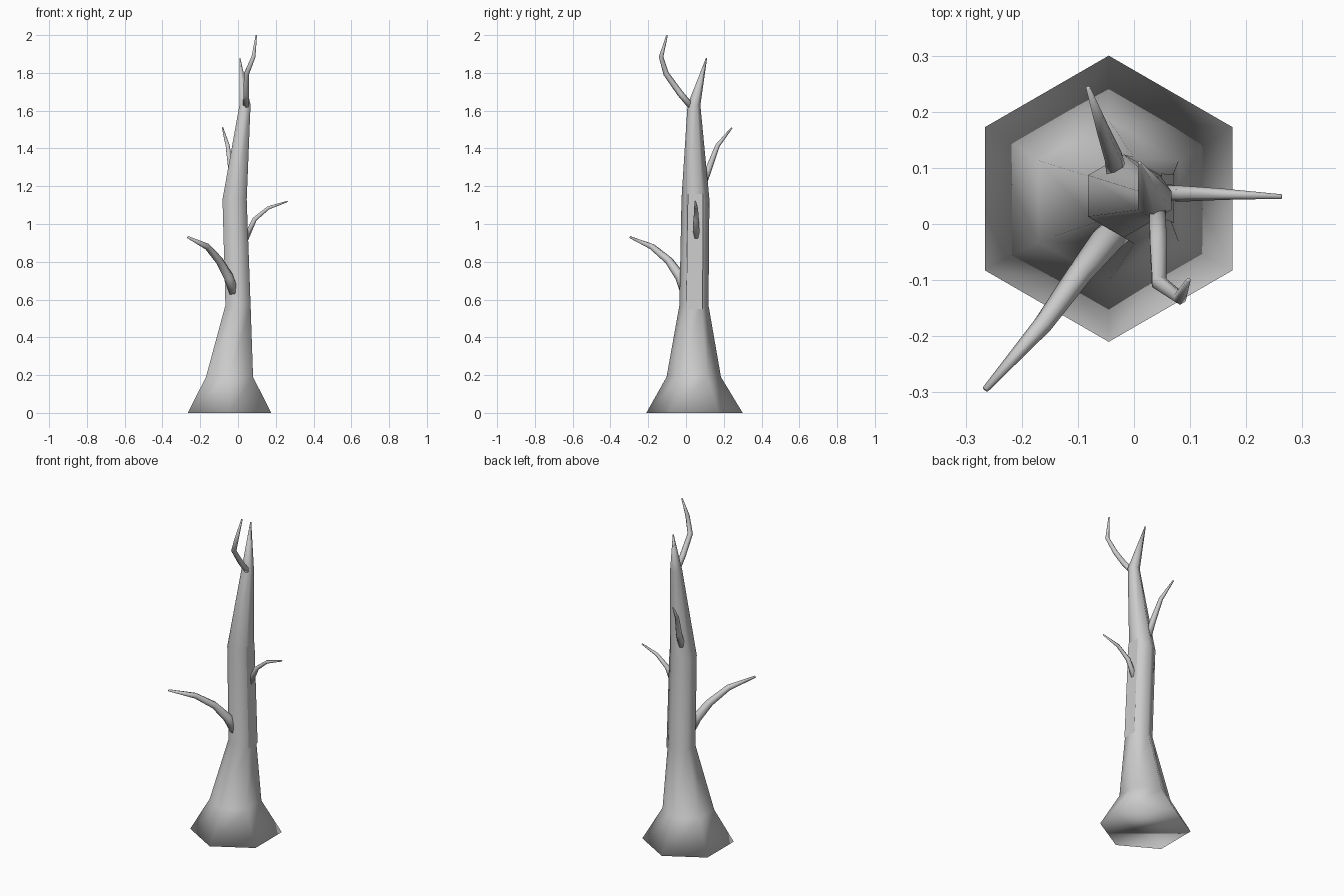
import bpy, bmesh
from math import cos, sin, pi
from mathutils import Vector

if "Cube" in bpy.data.objects:
    bpy.data.objects.remove(bpy.data.objects["Cube"])


def finish(name, bm):
    bmesh.ops.recalc_face_normals(bm, faces=bm.faces[:])
    for f in bm.faces:
        f.smooth = True
    me = bpy.data.meshes.new(name)
    bm.to_mesh(me)
    bm.free()
    ob = bpy.data.objects.new(name, me)
    bpy.context.collection.objects.link(ob)
    return ob


def tube(name, pts, sides=6, level=False):
    """Skin a path of (x, y, z, radius); level keeps every ring horizontal."""
    bm = bmesh.new()
    cs = [Vector(p[:3]) for p in pts]
    rings = []
    for i, p in enumerate(pts):
        d = (cs[min(i + 1, len(cs) - 1)] - cs[max(i - 1, 0)]).normalized()
        q = Vector((0, 0, 1)).rotation_difference(d)
        ring = []
        for k in range(sides):
            a = pi / 2 + 2 * pi * k / sides
            v = Vector((cos(a), sin(a), 0)) * p[3]
            ring.append(bm.verts.new(cs[i] + (v if level else q @ v)))
        rings.append(ring)
    for a, b in zip(rings, rings[1:]):
        for k in range(sides):
            n = (k + 1) % sides
            bm.faces.new((a[k], a[n], b[n], b[k]))
    bm.faces.new(rings[0])
    bm.faces.new(rings[-1])
    return finish(name, bm)


# Flared, leaning hexagonal trunk ending in a broken spike
tube("trunk", [(-.045, .045, 0, .255), (-.045, .041, .19, .144),
               (0, .042, .57, .077), (-.018, .05, 1.13, .074),
               (.037, .042, 1.63, .034), (.01, .109, 1.88, .003)], level=True)

# Bare bent branches
branches = {
    "lower_left_branch": [(-.02, .0, .64, .03), (-.05, -.03, .72, .028), (-.098, -.09, .805, .022),
                          (-.163, -.18, .88, .017), (-.265, -.295, .93, .006)],
    "right_branch": [(.035, .055, .91, .018), (.088, .054, 1.025, .014),
                     (.16, .053, 1.085, .010), (.263, .049, 1.12, .004)],
    "rear_branch": [(-.03, .085, 1.2, .020), (-.037, .12, 1.29, .017),
                    (-.055, .167, 1.415, .012), (-.082, .243, 1.51, .004)],
    "top_branch": [(.042, .03, 1.62, .017), (.043, -.03, 1.69, .017), (.045, -.105, 1.795, .015),
                   (.082, -.132, 1.885, .012), (.097, -.1, 2.0, .004)],
}
for name, pts in branches.items():
    tube(name, pts)

# Flat bark panel on the right side of the trunk
bm = bmesh.new()
bm.faces.new([bm.verts.new(c) for c in ((.071, .002, .55), (.071, .088, .55),
                                        (.049, .09, 1.16), (.049, .01, 1.16))])
finish("bark_panel", bm)
